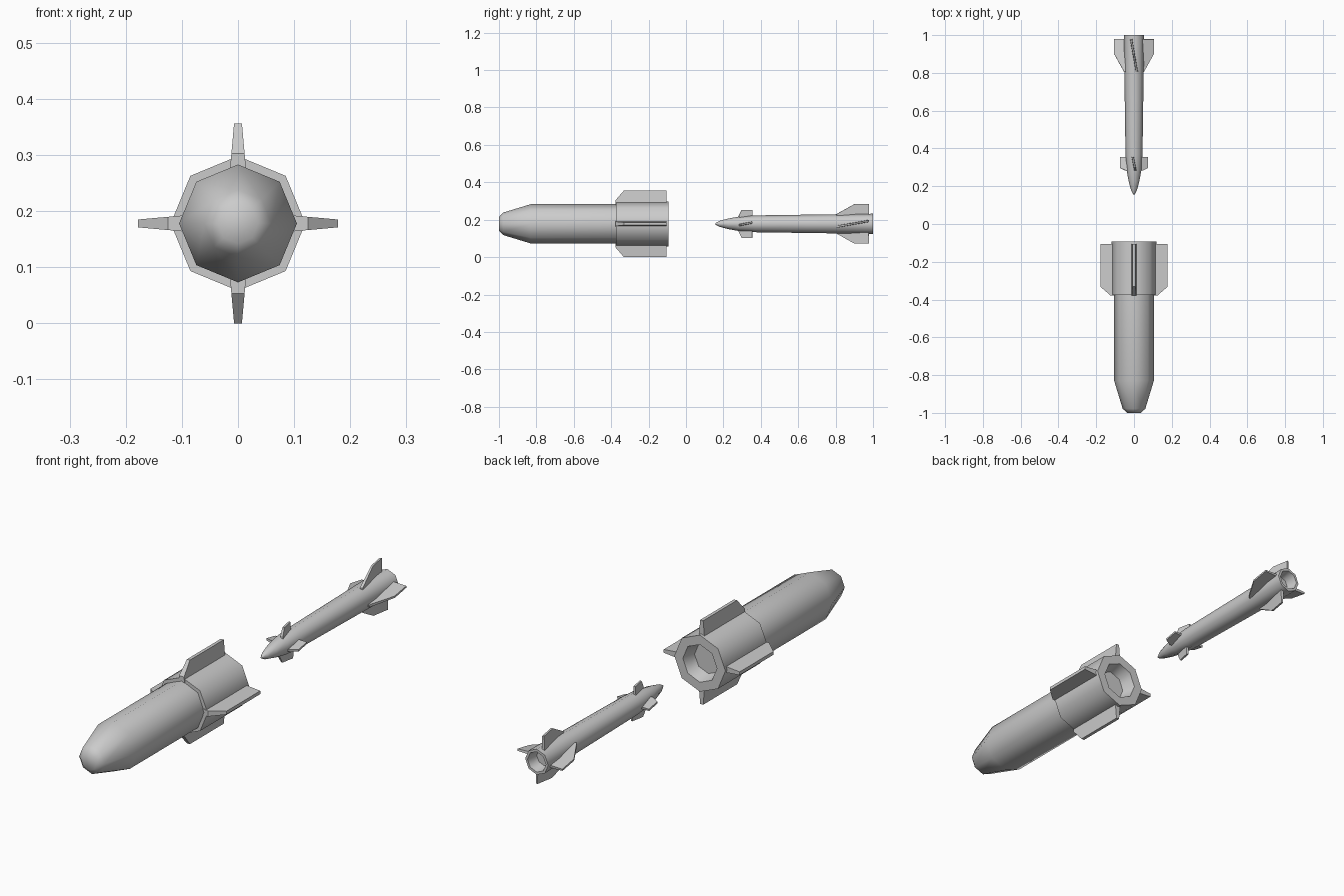
import bpy, bmesh, math

if "Cube" in bpy.data.objects:
    bpy.data.objects.remove(bpy.data.objects["Cube"])

CZ = 0.178   # height of the shared long axis
SIDES = 8


def finish(name, bm, smooth):
    bmesh.ops.remove_doubles(bm, verts=bm.verts, dist=1e-5)
    bmesh.ops.recalc_face_normals(bm, faces=bm.faces)
    me = bpy.data.meshes.new(name)
    bm.to_mesh(me)
    bm.free()
    ob = bpy.data.objects.new(name, me)
    bpy.context.collection.objects.link(ob)
    ob.location.z = CZ
    if smooth:
        bpy.ops.object.select_all(action='DESELECT')
        bpy.context.view_layer.objects.active = ob
        ob.select_set(True)
        bpy.ops.object.shade_smooth_by_angle(angle=math.radians(50))
    return ob


def lathe(name, profile):
    """Eight-sided body around the y axis; profile is (y, radius)."""
    bm = bmesh.new()
    rings = []
    for y, r in profile:
        rings.append([bm.verts.new((r * math.cos(k * math.tau / SIDES), y,
                                    r * math.sin(k * math.tau / SIDES)))
                      for k in range(SIDES)])
    for a, b in zip(rings, rings[1:]):
        for k in range(SIDES):
            n = (k + 1) % SIDES
            bm.faces.new((a[k], a[n], b[n], b[k]))
    bm.faces.new(rings[0])
    bm.faces.new(rings[-1])
    return finish(name, bm, True)


def fins(name, outline, root_t, tip_t, cant=0.0):
    """Four tapered fins; outline is (y, radius), canted about the fin's own axis."""
    r0 = min(p[1] for p in outline)
    r1 = max(p[1] for p in outline)
    mid = (min(p[0] for p in outline) + max(p[0] for p in outline)) / 2
    bm = bmesh.new()
    for q in range(4):
        c, s = math.cos(q * math.pi / 2), math.sin(q * math.pi / 2)
        sides = []
        for sign in (-1, 1):
            loop = []
            for y, r in outline:
                t = sign * (root_t + (tip_t - root_t) * (r - r0) / (r1 - r0))
                dy = y - mid
                x = t * math.cos(cant) - dy * math.sin(cant)
                yy = mid + dy + t * math.sin(cant)
                loop.append(bm.verts.new((x * c + r * s, yy, r * c - x * s)))
            sides.append(loop)
        a, b = sides
        bm.faces.new(a)
        bm.faces.new(b[::-1])
        for i in range(len(a)):
            j = (i + 1) % len(a)
            bm.faces.new((a[i], a[j], b[j], b[i]))
    return finish(name, bm, False)


# Large bomb: blunt nose, straight body, thicker tail sleeve with open rear
lathe("bomb_body", [(-1.0, 0.036), (-0.978, 0.06), (-0.83, 0.105),
                    (-0.375, 0.105), (-0.375, 0.12), (-0.093, 0.12),
                    (-0.093, 0.08), (-0.15, 0.065)])
fins("bomb_tail_fins", [(-0.378, 0.1), (-0.378, 0.125), (-0.332, 0.178),
                        (-0.105, 0.178), (-0.105, 0.1)], 0.014, 0.007)

# Slender missile: pointed nose, slightly flared body, hollow exhaust
lathe("missile_body", [(0.157, 0.004), (0.18, 0.016), (0.225, 0.028),
                       (0.285, 0.039), (0.37, 0.045), (0.65, 0.049),
                       (1.0, 0.054), (1.0, 0.043), (0.95, 0.035)])
fins("missile_front_fins", [(0.283, 0.03), (0.283, 0.045), (0.298, 0.075),
                            (0.355, 0.075), (0.355, 0.03)],
     0.006, 0.004, math.radians(11))
fins("missile_tail_fins", [(0.805, 0.045), (0.805, 0.052), (0.90, 0.105),
                           (0.978, 0.105), (0.978, 0.045)],
     0.006, 0.004, math.radians(10))
